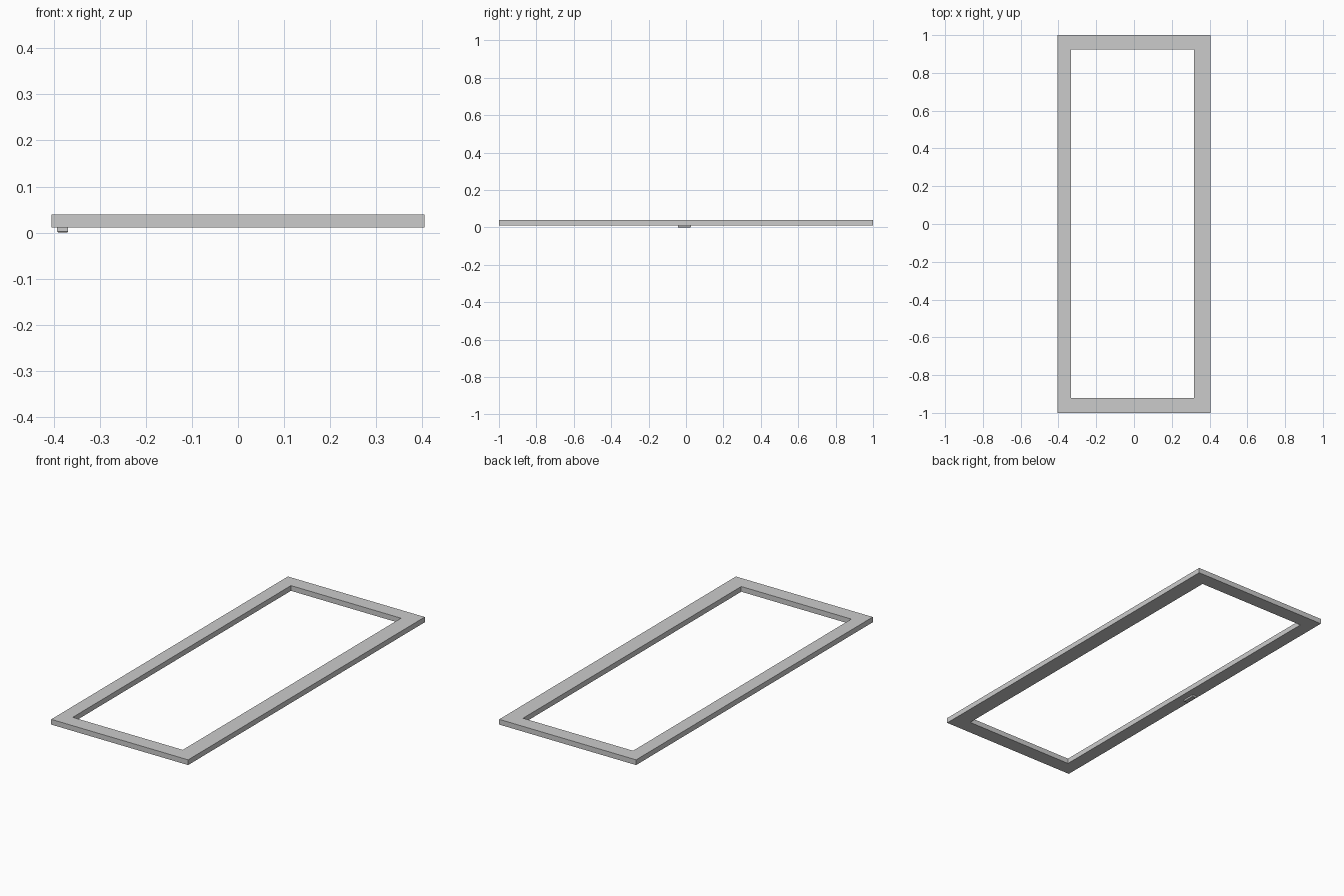
import bpy, bmesh

if "Cube" in bpy.data.objects:
    bpy.data.objects.remove(bpy.data.objects["Cube"])

Z0, Z1 = 0.011, 0.039


def finish(name, bm):
    bmesh.ops.recalc_face_normals(bm, faces=bm.faces)
    mesh = bpy.data.meshes.new(name)
    bm.to_mesh(mesh)
    bm.free()
    obj = bpy.data.objects.new(name, mesh)
    bpy.context.collection.objects.link(obj)
    return obj


def ring(bm, x0, x1, y0, y1, z):
    return [bm.verts.new((x, y, z)) for x, y in ((x0, y0), (x1, y0), (x1, y1), (x0, y1))]


# Rectangular frame: outer and inner loops bridged into a closed ring
bm = bmesh.new()
outer = (-0.405, 0.405, -1.0, 1.0)
inner = (-0.333, 0.318, -0.921, 0.923)
loops = [ring(bm, *outer, Z0), ring(bm, *outer, Z1),
         ring(bm, *inner, Z1), ring(bm, *inner, Z0)]
for k in range(4):
    a, b = loops[k], loops[(k + 1) % 4]
    for i in range(4):
        j = (i + 1) % 4
        bm.faces.new((a[i], a[j], b[j], b[i]))
finish("window_frame", bm)

# Small catch under the left rail, slightly chamfered at its lower rim
bm = bmesh.new()
levels = [ring(bm, -0.393 + c, -0.369 - c, -0.043 + c, 0.026 - c, z)
          for z, c in ((Z0, 0.0), (0.002, 0.0), (0.0, 0.002))]
for a, b in zip(levels, levels[1:]):
    for i in range(4):
        j = (i + 1) % 4
        bm.faces.new((a[i], a[j], b[j], b[i]))
bm.faces.new(levels[0])
bm.faces.new(levels[-1])
finish("catch", bm)
